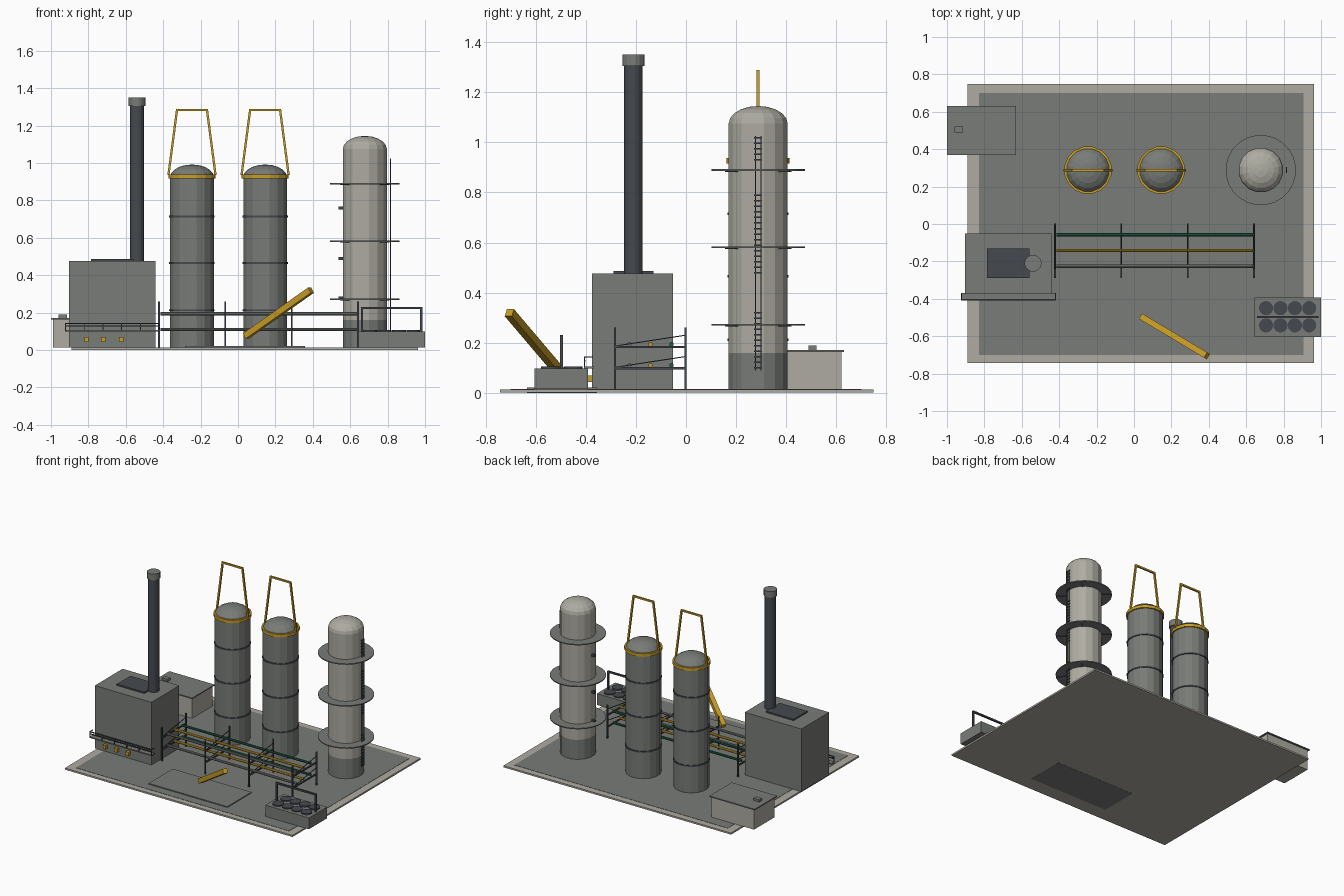
import bpy, bmesh, math
from mathutils import Vector

cube = bpy.data.objects.get("Cube")
if cube:
    bpy.data.objects.remove(cube, do_unlink=True)


def material(name, rgb):
    m = bpy.data.materials.new(name)
    m.use_nodes = True
    m.diffuse_color = (*rgb, 1)
    m.node_tree.nodes["Principled BSDF"].inputs["Base Color"].default_value = (*rgb, 1)
    return m


GREY = material("plant grey", (0.19, 0.2, 0.185))
BEIGE = material("pale concrete", (0.42, 0.41, 0.36))
DARK = material("dark steel", (0.06, 0.068, 0.08))
YELLOW = material("safety yellow", (0.58, 0.34, 0.02))
GREEN = material("pipe green", (0.015, 0.11, 0.065))


def finish(name, bm, mat):
    bmesh.ops.recalc_face_normals(bm, faces=bm.faces)
    mesh = bpy.data.meshes.new(name)
    bm.to_mesh(mesh)
    bm.free()
    mesh.materials.append(mat)
    ob = bpy.data.objects.new(name, mesh)
    bpy.context.collection.objects.link(ob)
    return ob


def box(name, x, y, z, mat):
    """Box from (low, high) ranges."""
    bm = bmesh.new()
    bmesh.ops.create_cube(bm, size=1)
    for v in bm.verts:
        v.co = [r[0] + (c + 0.5) * (r[1] - r[0]) for c, r in zip(v.co, (x, y, z))]
    return finish(name, bm, mat)


def rod(name, a, b, width, mat, sides=4):
    """Straight bar from a to b; four sides give a square section."""
    a, b = Vector(a), Vector(b)
    bm = bmesh.new()
    r = width / 2 * (math.sqrt(2) if sides == 4 else 1)
    bmesh.ops.create_cone(bm, cap_ends=True, segments=sides, radius1=r, radius2=r,
                          depth=(b - a).length)
    if sides == 4:
        bmesh.ops.rotate(bm, verts=bm.verts, matrix=Vector((1, 0, 0)).rotation_difference(
            Vector((1, 1, 0))).to_matrix())
    ob = finish(name, bm, mat)
    ob.location = (a + b) / 2
    ob.rotation_euler = (b - a).to_track_quat('Z', 'Y').to_euler()
    return ob


def lathe(name, x, y, profile, mat, sides=16, closed=False):
    """Spin a (radius, height) profile around the vertical through x, y."""
    bm = bmesh.new()
    rings = []
    for r, z in profile:
        if r < 1e-5:
            rings.append([bm.verts.new((x, y, z))] * sides)
        else:
            angles = [2 * math.pi * (i + 0.5) / sides for i in range(sides)]
            rings.append([bm.verts.new((x + r * math.cos(t), y + r * math.sin(t), z))
                          for t in angles])
    pairs = list(zip(rings, rings[1:]))
    if closed:
        pairs.append((rings[-1], rings[0]))
    for low, high in pairs:
        for i in range(sides):
            j = (i + 1) % sides
            corners = list(dict.fromkeys((low[i], low[j], high[j], high[i])))
            if len(corners) > 2:
                bm.faces.new(corners)
    return finish(name, bm, mat)


def drum(name, x, y, r, z0, z1, mat, sides=16):
    return lathe(name, x, y, [(0, z0), (r, z0), (r, z1), (0, z1)], mat, sides)


def band(name, x, y, r0, r1, z0, z1, mat, sides=16):
    return lathe(name, x, y, [(r0, z0), (r1, z0), (r1, z1), (r0, z1)], mat, sides, True)


def dome(r, z0, height, steps=5):
    return [(r * math.cos(k * math.pi / 2 / steps), z0 + height * math.sin(k * math.pi / 2 / steps))
            for k in range(steps + 1)]


# Ground slab, paved pad and front plate
FLOOR = 0.015
box("ground_slab", (-0.89, 0.963), (-0.742, 0.748), (0.001, 0.013), BEIGE)
box("paved_pad", (-0.83, 0.907), (-0.70, 0.70), (0.012, FLOOR), GREY)
box("front_plate", (-0.283, 0.358), (-0.635, -0.355), (0, 0.022), GREY)

# Furnace with roof hatch, stack, burners and walkway
box("furnace_body", (-0.903, -0.442), (-0.375, -0.052), (FLOOR, 0.476), GREY)
box("furnace_hatch", (-0.785, -0.56), (-0.29, -0.13), (0.476, 0.486), DARK)
drum("stack", -0.54, -0.21, 0.038, 0.476, 1.31, DARK)
drum("stack_cap", -0.54, -0.21, 0.045, 1.305, 1.35, GREY)
for x in (-0.81, -0.72, -0.625):
    box("burner", (x - 0.012, x + 0.012), (-0.398, -0.375), (0.043, 0.07), YELLOW)
box("furnace_walkway", (-0.925, -0.418), (-0.407, -0.37), (0.098, 0.106), GREY)
for z in (0.128, 0.143):
    rod("walkway_rail", (-0.925, -0.405, z), (-0.418, -0.405, z), 0.006, DARK)
for i in range(6):
    x = -0.922 + i * 0.1
    rod("walkway_post", (x, -0.405, 0.1), (x, -0.405, 0.145), 0.005, DARK)
for x in (-0.922, -0.421):
    rod("walkway_end_rail", (x, -0.405, 0.143), (x, -0.372, 0.143), 0.005, DARK)

# Two reactors with bands, collar and lifting frame
for x in (-0.246, 0.145):
    y = 0.288
    lathe("reactor_body", x, y, [(0, FLOOR), (0.119, FLOOR)] + dome(0.119, 0.925, 0.067), GREY)
    for z in (0.213, 0.465, 0.715):
        band("reactor_band", x, y, 0.115, 0.124, z - 0.005, z + 0.005, DARK)
    band("reactor_collar", x, y, 0.115, 0.128, 0.916, 0.938, YELLOW)
    for s in (-1, 1):
        rod("frame_leg", (x + s * 0.126, y, 0.935), (x + s * 0.08, y, 1.285), 0.012, YELLOW)
    rod("frame_top", (x - 0.086, y, 1.283), (x + 0.086, y, 1.283), 0.012, YELLOW)

# Column with skirt, ring platforms, nozzles and ladder
cx, cy = 0.678, 0.288
drum("column_skirt", cx, cy, 0.12, FLOOR, 0.16, GREY)
lathe("column_body", cx, cy, [(0, 0.158), (0.12, 0.158)] + dome(0.12, 1.075, 0.07), BEIGE)
for z in (0.272, 0.582, 0.89):
    band("column_platform", cx, cy, 0.115, 0.188, z - 0.004, z + 0.003, GREY, 24)
    for k in range(4):
        t = math.pi * (0.25 + 0.5 * k)
        d = Vector((math.cos(t), math.sin(t), 0))
        c = Vector((cx, cy, z - 0.005))
        rod("platform_bracket", c + d * 0.115, c + d * 0.186, 0.005, DARK)
for z in (0.278, 0.49, 0.76):
    box("column_nozzle", (0.538, 0.565), (cy - 0.009, cy + 0.009), (z - 0.008, z + 0.008), DARK)
for s in (-1, 1):
    y = cy + s * 0.011
    rod("ladder_rail", (0.815, y, 0.09), (0.815, y, 1.025), 0.005, DARK)
for low, high in ((0.10, 0.32), (0.48, 0.80), (0.93, 1.02)):
    for i in range(int((high - low) / 0.022) + 1):
        z = low + i * 0.022
        rod("ladder_rung", (0.815, cy - 0.016, z), (0.815, cy + 0.016, z), 0.006, DARK)

# Pipe rack with two levels of pipes
for x in (-0.422, -0.068, 0.288, 0.642):
    for y in (-0.283, -0.002):
        rod("rack_post", (x, y, FLOOR), (x, y, 0.26), 0.009, DARK)
    for z in (0.098, 0.183):
        rod("rack_beam", (x, -0.283, z), (x, -0.002, z), 0.009, DARK)
        rod("rack_brace", (x, -0.283, z + 0.004), (x, -0.002, z + 0.047), 0.004, DARK)
for z in (0.110, 0.194):
    for y, mat, name in ((-0.058, GREEN, "green_pipe"), (-0.142, YELLOW, "yellow_pipe"),
                         (-0.226, GREY, "grey_pipe")):
        rod(name, (-0.415, y, z), (0.635, y, z), 0.018, mat, 8)

# Inclined loading beam
rod("loading_beam", (0.042, -0.497, 0.075), (0.39, -0.705, 0.32), 0.033, YELLOW)

# Utility shed with lid and vent
box("shed_body", (-0.988, -0.642), (0.383, 0.62), (FLOOR, 0.165), BEIGE)
box("shed_lid", (-1.0, -0.632), (0.37, 0.63), (0.164, 0.172), GREY)
box("shed_vent", (-0.96, -0.914), (0.488, 0.52), (0.172, 0.189), GREY)

# Cooler with eight fans and an overhead frame
box("cooler_body", (0.645, 1.0), (-0.604, -0.392), (FLOOR, 0.098), GREY)
for i in range(4):
    for y in (-0.45, -0.542):
        drum("cooler_fan", 0.706 + i * 0.077, y, 0.038, 0.097, 0.106, DARK)
for x in (0.663, 0.98):
    rod("cooler_post", (x, -0.497, 0.095), (x, -0.497, 0.23), 0.012, DARK)
rod("cooler_top_bar", (0.657, -0.497, 0.225), (0.986, -0.497, 0.225), 0.012, DARK)
